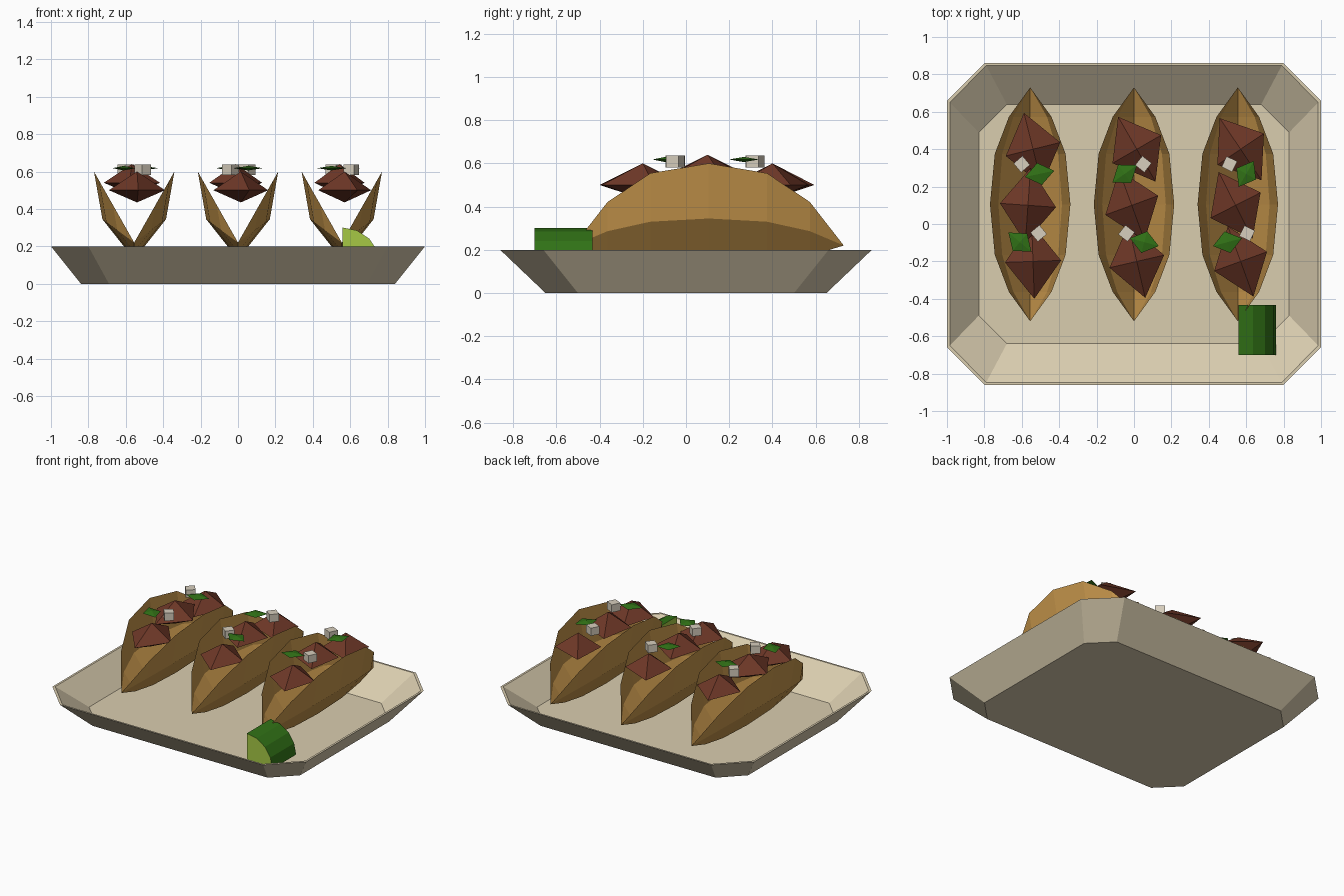
import bpy, bmesh, math
from mathutils import Matrix

if "Cube" in bpy.data.objects:
    bpy.data.objects.remove(bpy.data.objects["Cube"])


def mat(name, rgb):
    m = bpy.data.materials.new(name)
    m.diffuse_color = (*rgb, 1)
    m.use_nodes = True
    m.node_tree.nodes["Principled BSDF"].inputs["Base Color"].default_value = m.diffuse_color
    return m


CREAM = mat("cream_ceramic", (0.70, 0.61, 0.43))
CORN = mat("toasted_corn", (0.56, 0.30, 0.07))
MEAT = mat("brown_meat", (0.16, 0.04, 0.021))
HERB = mat("leaf_green", (0.03, 0.165, 0.008))
ONION = mat("onion_white", (0.68, 0.62, 0.51))
FLESH = mat("lime_flesh", (0.38, 0.58, 0.06))


def add(name, bm, *mats):
    me = bpy.data.meshes.new(name)
    bm.to_mesh(me)
    bm.free()
    ob = bpy.data.objects.new(name, me)
    bpy.context.collection.objects.link(ob)
    for m in mats:
        me.materials.append(m)
    return ob


def loft(bm, rings, closed=True):
    """Bridge successive vertex rows with quads."""
    rows = [[bm.verts.new(p) for p in r] for r in rings]
    for a, b in zip(rows, rows[1:]):
        n = len(a)
        for i in range(n if closed else n - 1):
            j = (i + 1) % n
            bm.faces.new((a[i], a[j], b[j], b[i]))
    return rows


# Plate: octagonal tray, outer wall, rim, inner wall, floor
def octagon(x, y, cx, cy, z):
    return [(x, -cy, z), (x, cy, z), (cx, y, z), (-cx, y, z),
            (-x, cy, z), (-x, -cy, z), (-cx, -y, z), (cx, -y, z)]


bm = bmesh.new()
rows = loft(bm, [octagon(.84, .65, .69, .50, 0), octagon(1, .86, .8, .66, .2),
                 octagon(.985, .847, .79, .65, .2), octagon(.83, .64, .68, .49, .035)])
bm.faces.new(rows[0][::-1])
bm.faces.new(rows[-1])
add("plate", bm, CREAM)


# Taco shell: folded sheet, pointed at both ends
CY = 0.105
STATIONS = [(-.625, 0), (-.468, .53), (-.27, .88), (0, 1), (.27, .88), (.468, .53), (.625, 0)]


def shell(name, x):
    bm = bmesh.new()
    rings = []
    for dy, k in STATIONS:
        section = [(-.215, .38), (-.17, .125), (0, -.09), (.17, .125), (.215, .38)]
        rings.append([(x + sx * k, CY + dy, .22 + sz * k) for sx, sz in section])
    loft(bm, rings, closed=False)
    bmesh.ops.remove_doubles(bm, verts=bm.verts, dist=1e-4)
    bmesh.ops.recalc_face_normals(bm, faces=bm.faces)
    add(name, bm, CORN)


# Four-sided double pyramid, used for meat chunks and leaves
def diamond(name, loc, rx, ry, up, down, deg, material):
    bm = bmesh.new()
    ring = [bm.verts.new(p) for p in ((rx, 0, 0), (0, ry, 0), (-rx, 0, 0), (0, -ry, 0))]
    top, bot = bm.verts.new((0, 0, up)), bm.verts.new((0, 0, -down))
    for i in range(4):
        a, b = ring[i], ring[(i + 1) % 4]
        bm.faces.new((a, b, top))
        bm.faces.new((b, a, bot))
    bm.transform(Matrix.Translation(loc) @ Matrix.Rotation(math.radians(deg), 4, 'Z'))
    add(name, bm, material)


def cube(name, loc, size, deg):
    bm = bmesh.new()
    bmesh.ops.create_cube(bm, size=1)
    bm.transform(Matrix.Translation(loc) @ Matrix.Rotation(math.radians(deg), 4, 'Z')
                 @ Matrix.Diagonal((size, size, .055, 1)))
    add(name, bm, ONION)


# Per taco: centre x, meat turns, onion x offsets, leaf x offsets and turns (back, front)
TACOS = [(-.555, (14, -4, 2), (-.045, .045), (.05, -.055), (12, -40)),
         (0, (30, 20, 13), (.05, -.04), (-.05, .055), (35, -15)),
         (.555, (34, 27, 20), (-.045, .05), (.045, -.055), (60, 15))]

for n, (x, turns, onions, leaves, lturn) in enumerate(TACOS, 1):
    shell(f"taco_shell_{n}", x)
    for i, (dx, y, z) in enumerate([(.015, .4, .5), (-.012, .1, .54), (.015, -.2, .5)]):
        diamond(f"meat_{n}_{i + 1}", (x + dx, y, z), .15, .2, .1, .065, turns[i], MEAT)
    for i in range(2):
        cube(f"onion_{n}_{i + 1}", (x + onions[i], (.32, -.05)[i], .609), .063, 28 + 12 * n)
        diamond(f"leaf_{n}_{i + 1}", (x + leaves[i], (.268, -.097)[i], .618),
                .08, .06, .012, .012, lturn[i], HERB)

# Lime wedge: quarter cylinder, skin on the curve, flesh on the cut faces
bm = bmesh.new()
R, ZC, X0 = .2, .1, .56
arc = [(X0 + R * math.sin(a), ZC + R * math.cos(a))
       for a in (math.radians(22.5 * i) for i in range(5))]
prof = [(X0, ZC)] + arc
rows = loft(bm, [[(px, y, pz) for px, pz in prof] for y in (-.70, -.432)])
bm.faces.new(rows[0])
bm.faces.new(rows[1][::-1])
bmesh.ops.recalc_face_normals(bm, faces=bm.faces)
for f in bm.faces:
    nrm = f.normal
    f.material_index = 0 if nrm.x > .05 else 1
add("lime_wedge", bm, HERB, FLESH)
